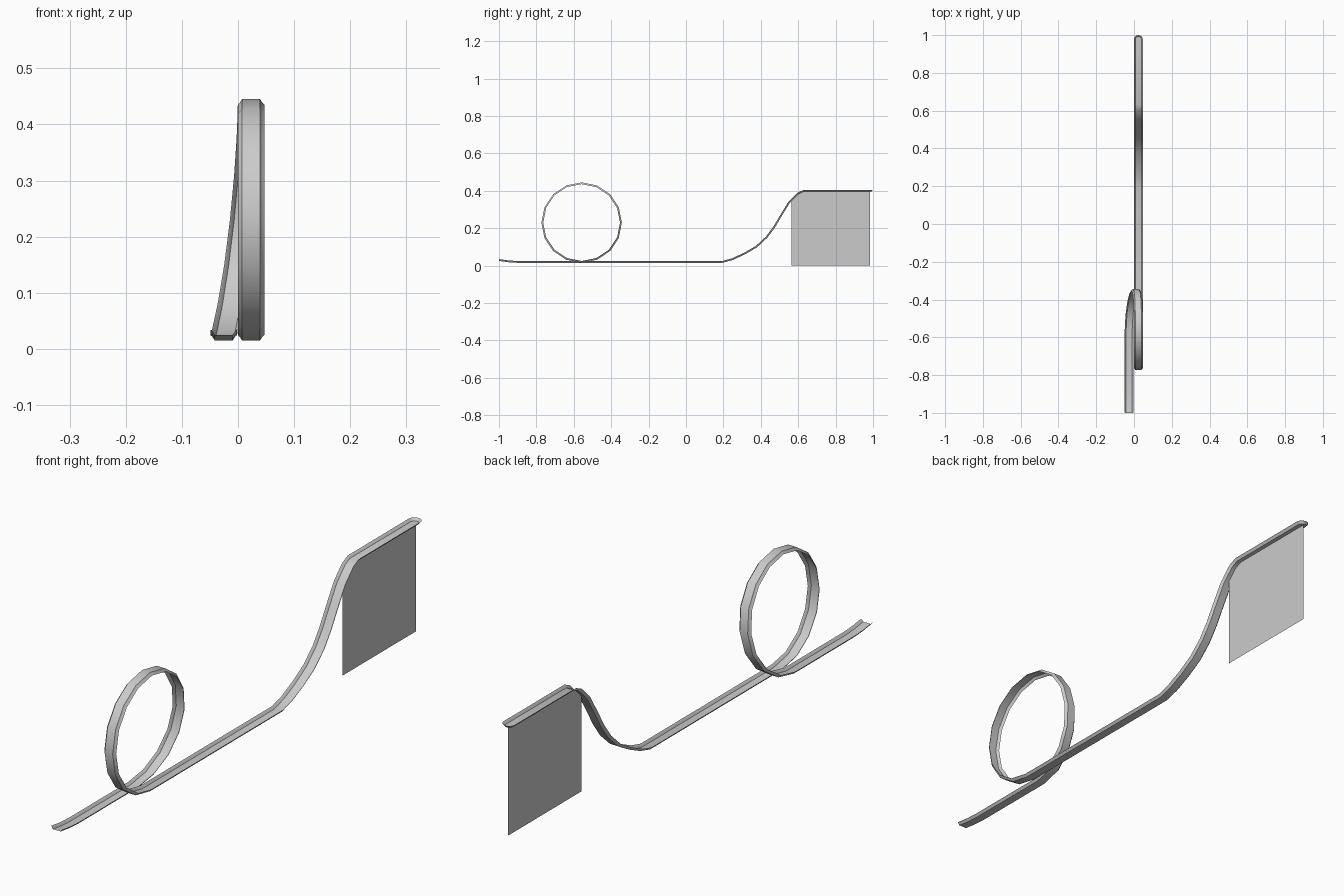
import bpy, bmesh
from math import sin, cos, pi
from mathutils import Vector

if "Cube" in bpy.data.objects:
    bpy.data.objects.remove(bpy.data.objects["Cube"])

X_MAIN, X_EXIT = 0.0233, -0.0255
LOOP_Y, LOOP_Z, LOOP_R, SEGS = -0.558, 0.23, 0.215, 16

# Half cross-section (offset sideways, height): flat floor, sloped wall, small flange
HALF = [(0.016, 0.0), (0.0205, 0.007), (0.0237, 0.0095)]
PROFILE = [(-x, h) for x, h in reversed(HALF)] + [(0, 0)] + HALF


def finish(name, bm):
    me = bpy.data.meshes.new(name)
    bm.to_mesh(me)
    bm.free()
    ob = bpy.data.objects.new(name, me)
    bpy.context.collection.objects.link(ob)
    return ob


def smooth(ob):
    bpy.context.view_layer.objects.active = ob
    ob.select_set(True)
    bpy.ops.object.shade_smooth_by_angle(angle=0.52)
    ob.select_set(False)


# Path of the channel floor: launch platform, drop, straight run
CAP_Y = 1 - HALF[-1][0]
path = [Vector((X_MAIN, y, z)) for y, z in [
    (CAP_Y, 0.395), (0.63, 0.395), (0.602, 0.382), (0.555, 0.335), (0.51, 0.262),
    (0.475, 0.203), (0.435, 0.149), (0.38, 0.098), (0.315, 0.060),
    (0.25, 0.030), (0.195, 0.015), (-0.2, 0.015)]]
# Vertical loop, drifting sideways on its descending half
for i in range(SEGS + 1):
    a = 2 * pi * i / SEGS
    f = max(0, a / pi - 1) ** 1.5
    f = f * f * (3 - 2 * f)
    path.append(Vector((X_MAIN + (X_EXIT - X_MAIN) * f,
                        LOOP_Y - LOOP_R * sin(a), LOOP_Z - LOOP_R * cos(a))))
# Exit run with a raised tip
path += [Vector((X_EXIT, y, z)) for y, z in [(-0.90, 0.015), (-0.95, 0.018), (-1.0, 0.025)]]

# Sweep the channel along the path
bm = bmesh.new()
rings = []
for i, p in enumerate(path):
    a = (p - path[i - 1]) if i else path[1] - p
    b = (path[i + 1] - p) if i < len(path) - 1 else a
    a.x = b.x = 0
    t = (a.normalized() + b.normalized()).normalized()
    up = Vector((0, t.z, -t.y))
    rings.append([bm.verts.new(p + Vector((x, 0, 0)) + up * h) for x, h in PROFILE])
for r, s in zip(rings, rings[1:]):
    for j in range(len(PROFILE) - 1):
        bm.faces.new((r[j], r[j + 1], s[j + 1], s[j]))

# Rounded start end: half cross-section turned through 180 degrees
STEPS = 8
first = rings[0]
mid = first[3]
arcs = [first[4:]]
for k in range(1, STEPS):
    a = pi * k / STEPS
    arcs.append([bm.verts.new((X_MAIN + r * cos(a), CAP_Y + r * sin(a), 0.395 + h)) for r, h in HALF])
arcs.append(first[2::-1])
for r, s in zip(arcs, arcs[1:]):
    bm.faces.new((mid, r[0], s[0]))
    for j in range(2):
        bm.faces.new((r[j], r[j + 1], s[j + 1], s[j]))
bmesh.ops.recalc_face_normals(bm, faces=bm.faces)
smooth(finish("track_channel", bm))

# Thin upright panel carrying the launch platform
bm = bmesh.new()
bm.faces.new([bm.verts.new((X_MAIN, y, z)) for y, z in [
    (0.565, 0), (0.985, 0), (0.985, 0.395), (0.63, 0.395), (0.602, 0.382), (0.565, 0.345)]])
finish("support_panel", bm)
